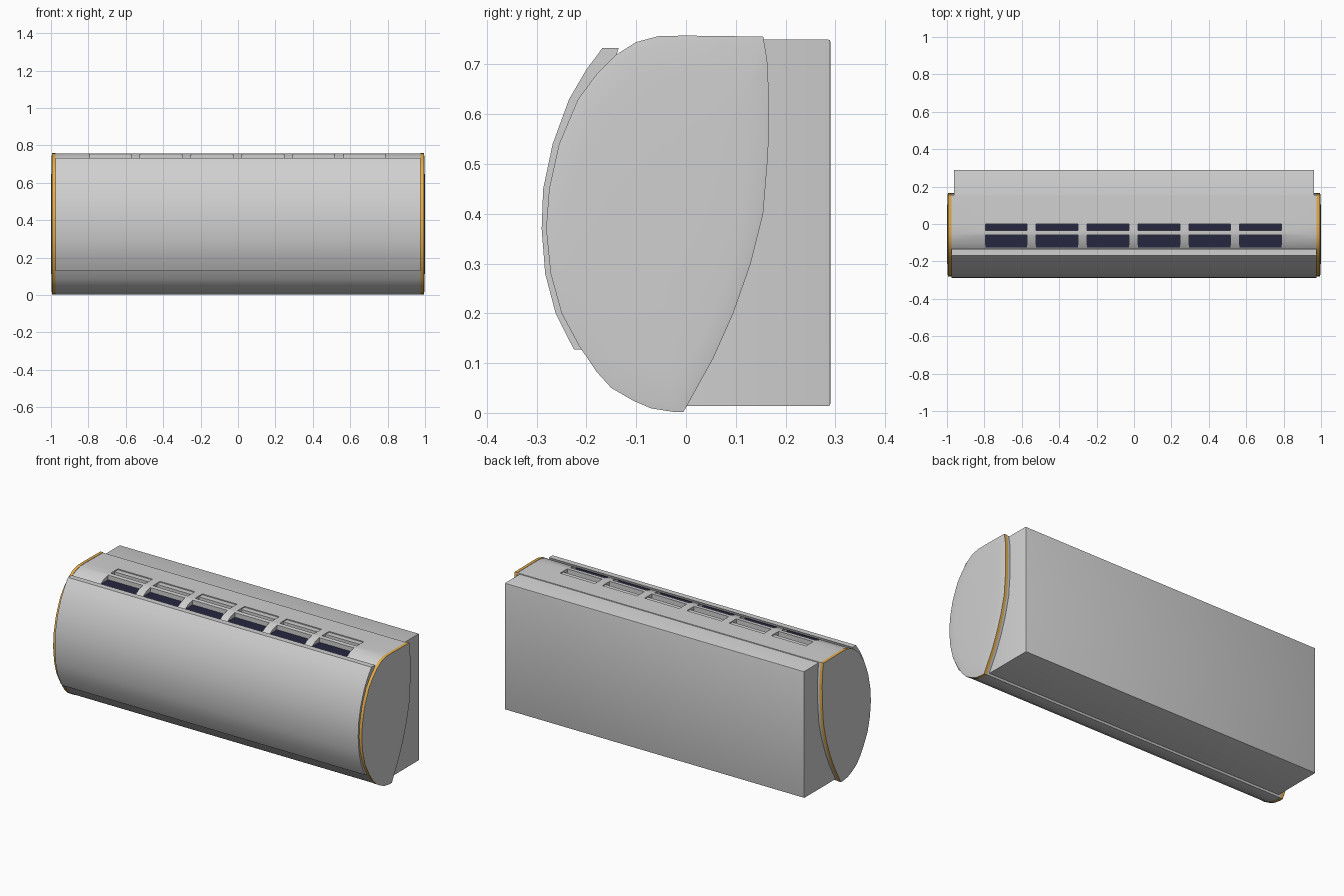
import bpy, bmesh, math
from mathutils import Vector

cube = bpy.data.objects.get("Cube")
if cube:
    bpy.data.objects.remove(cube, do_unlink=True)


def material(name, rgb):
    m = bpy.data.materials.new(name)
    m.use_nodes = True
    m.diffuse_color = (*rgb, 1)
    m.node_tree.nodes["Principled BSDF"].inputs["Base Color"].default_value = (*rgb, 1)
    return m


GREY = material("light_grey", (0.63, 0.63, 0.63))
GOLD = material("gold_trim", (0.78, 0.42, 0.07))
NAVY = material("dark_navy", (0.02, 0.02, 0.052))

# Side outline as (y, z): bottom tip, round front, flat top, tapering back
OUTLINE = [(-.005, .002), (-.025, .002), (-.07, .009), (-.105, .024), (-.15, .05),
           (-.18, .083), (-.215, .135), (-.25, .2), (-.272, .28), (-.281, .37),
           (-.275, .45), (-.255, .54), (-.217, .63), (-.18, .68), (-.14, .72),
           (-.1, .745), (-.055, .757), (0, .758), (.155, .756), (.163, .71),
           (.167, .63), (.165, .52), (.155, .4), (.13, .3), (.095, .2), (.055, .11)]
CENTRE = Vector((-.05, .38))


def scaled(points, s):
    return [CENTRE + (Vector(p) - CENTRE) * s for p in points]


def finish(name, bm, mats, smooth=True):
    bmesh.ops.recalc_face_normals(bm, faces=bm.faces)
    me = bpy.data.meshes.new(name)
    bm.to_mesh(me)
    bm.free()
    for m in mats:
        me.materials.append(m)
    ob = bpy.data.objects.new(name, me)
    bpy.context.collection.objects.link(ob)
    if smooth:
        smooth_object(ob)
    return ob


def activate(ob):
    bpy.ops.object.select_all(action='DESELECT')
    ob.select_set(True)
    bpy.context.view_layer.objects.active = ob


def smooth_object(ob):
    activate(ob)
    bpy.ops.object.shade_smooth_by_angle(angle=math.radians(30))


def loft(sections):
    """Skin (x, outline, material index) sections and close both ends."""
    bm = bmesh.new()
    rings = [[bm.verts.new((x, p[0], p[1])) for p in pts] for x, pts, _ in sections]
    n = len(rings[0])
    for a, b, sec in zip(rings, rings[1:], sections[1:]):
        for i in range(n):
            j = (i + 1) % n
            bm.faces.new((a[i], a[j], b[j], b[i])).material_index = sec[2]
    bm.faces.new(rings[0])
    bm.faces.new(rings[-1])
    return bm


def add_box(bm, lo, hi):
    lo, hi = Vector(lo), Vector(hi)
    verts = bmesh.ops.create_cube(bm, size=1)["verts"]
    for v in verts:
        v.co = (lo + hi) / 2 + v.co * (hi - lo)


# Main casing
shell = scaled(OUTLINE, .995)
casing = finish("casing", loft([(-.979, shell, 0), (.979, shell, 0)]), [GREY], False)

# Two rows of six vent slots, cut into the top, with dark floors
cut, floors = bmesh.new(), bmesh.new()
FLOOR = .725
for i in range(6):
    x = -.683 + i * .272
    for y in (-.0925, -.0025):
        add_box(cut, (x - .112, y - .033, FLOOR), (x + .112, y + .033, .85))
        add_box(floors, (x - .112, y - .033, FLOOR - .004), (x + .112, y + .033, FLOOR + .002))
cutter = finish("vent_cutter", cut, [GREY], False)
cutter.hide_render = True
mod = casing.modifiers.new("vents", 'BOOLEAN')
mod.operation = 'DIFFERENCE'
mod.solver = 'EXACT'
mod.object = cutter
activate(casing)
bpy.ops.object.modifier_apply(modifier=mod.name)
bpy.data.objects.remove(cutter, do_unlink=True)
smooth_object(casing)
finish("vent_floors", floors, [NAVY], False)

# Raised curved front panel
PANEL = [(-.135, .733), (-.168, .733), (-.2, .69), (-.235, .63), (-.268, .54),
         (-.287, .45), (-.29, .37), (-.283, .28), (-.262, .2), (-.225, .127),
         (-.2, .127), (-.18, .25), (-.18, .6)]
finish("front_panel", loft([(-.977, PANEL, 0), (.977, PANEL, 0)]), [GREY])

# End caps: gold rim and a gently domed grey face
for side, name in ((1, "left_end_cap"), (-1, "right_end_cap")):
    steps = [(.977, 1, 1), (.994, 1, 1), (.996, .96, 0), (.998, .8, 0), (.9995, .5, 0), (1, .2, 0)]
    finish(name, loft([(side * x, scaled(OUTLINE, s), m) for x, s, m in steps]), [GREY, GOLD])

# Rear mounting box with softened back edges
bm = bmesh.new()
add_box(bm, (-.963, 0, .014), (.963, .29, .75))
back = [e for e in bm.edges if all(v.co.y > .2 for v in e.verts)]
bmesh.ops.bevel(bm, geom=back, offset=.004, segments=2, affect='EDGES', profile=.5)
finish("rear_box", bm, [GREY])
